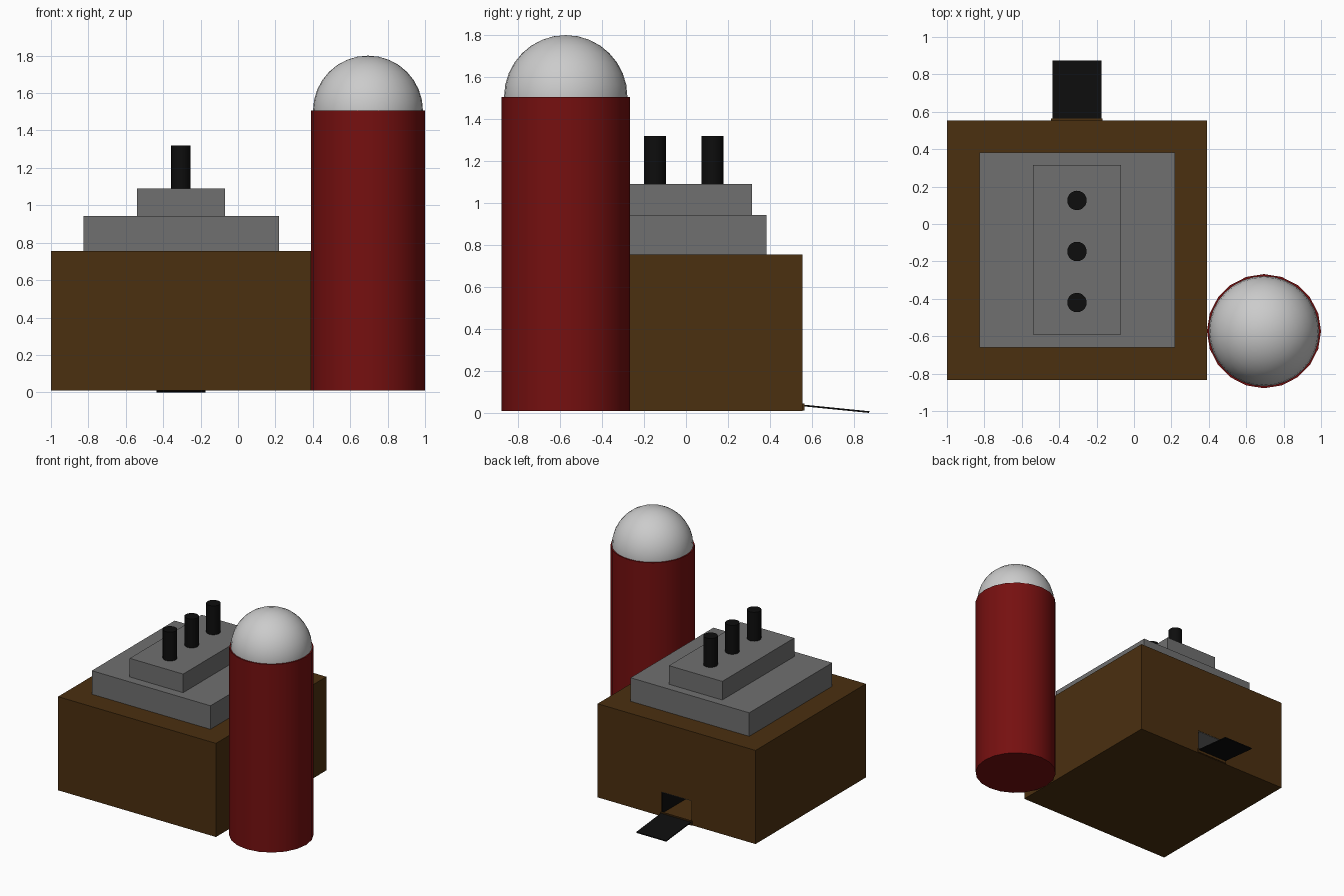
import bpy, math

if "Cube" in bpy.data.objects:
    bpy.data.objects.remove(bpy.data.objects["Cube"])


def material(name, rgb):
    m = bpy.data.materials.new(name)
    m.diffuse_color = (*rgb, 1)
    m.use_nodes = True
    m.node_tree.nodes["Principled BSDF"].inputs["Base Color"].default_value = m.diffuse_color
    return m


BROWN = material("brown", (0.07, 0.029, 0.005))
GREY = material("dark_grey", (0.16, 0.16, 0.16))
RED = material("red", (0.18, 0.005, 0.005))
BLACK = material("black", (0.004, 0.004, 0.004))


def finish(name, mat):
    ob = bpy.context.object
    ob.name = name
    if mat:
        ob.data.materials.append(mat)
    return ob


def box(name, x, y, z, mat=None):
    """Box from (min, max) ranges."""
    bpy.ops.mesh.primitive_cube_add(size=1, location=[sum(r) / 2 for r in (x, y, z)])
    ob = finish(name, mat)
    ob.scale = [r[1] - r[0] for r in (x, y, z)]
    bpy.ops.object.transform_apply(location=False, rotation=False, scale=True)
    return ob


def cylinder(name, x, y, z, radius, sides, mat):
    bpy.ops.mesh.primitive_cylinder_add(vertices=sides, radius=radius, depth=z[1] - z[0],
                                        location=(x, y, sum(z) / 2))
    ob = finish(name, mat)
    bpy.ops.object.shade_smooth_by_angle(angle=math.radians(35))
    return ob


# Stepped building
BACK = 0.554
body = box("main_building", (-1, 0.39), (-0.834, BACK), (0.01, 0.755), BROWN)
box("lower_roof_tier", (-0.825, 0.22), (-0.66, 0.383), (0.755, 0.942), GREY)
box("upper_roof_tier", (-0.54, -0.07), (-0.59, 0.315), (0.942, 1.09), GREY)

# Doorway recess cut in the back wall
X0, X1, TOP, DEEP = -0.437, -0.174, 0.205, 0.15
cutter = box("doorway_cutter", (X0, X1), (DEEP, 0.7), (0.035, TOP))
cutter.hide_render = True
cutter.hide_set(True)
cut = body.modifiers.new("doorway", "BOOLEAN")
cut.object = cutter
cut.operation = "DIFFERENCE"
cut.solver = "EXACT"

# Doorway lining
T = 0.004
for name, x in (("left_door_jamb", (X0, X0 + T)), ("right_door_jamb", (X1 - T, X1))):
    box(name, x, (DEEP, BACK - 0.002), (0.035, TOP), BLACK)
box("doorway_ceiling", (X0 + T, X1 - T), (DEEP, BACK - 0.002), (TOP - T, TOP), GREY)

# Sill and sloping ramp
box("door_sill", (X0 - 0.006, X1 + 0.006), (BACK - 0.004, BACK + 0.01), (0.012, 0.045), BROWN)
ramp = box("ramp", (X0, X1), (BACK - 0.003, 0.874), (0.016, 0.024), BLACK)
ramp.rotation_euler.x = -math.atan2(0.032, 0.32)

# Chimneys
for i, y in enumerate((-0.42, -0.147, 0.126)):
    cylinder(f"chimney_{i + 1}", -0.305, y, (1.09, 1.32), 0.052, 20, BLACK)

# Silo with dome
cylinder("silo", 0.695, -0.573, (0.01, 1.506), 0.305, 20, RED)
bpy.ops.mesh.primitive_uv_sphere_add(segments=32, ring_count=16, radius=0.294,
                                     location=(0.695, -0.573, 1.506))
finish("silo_dome", None)
bpy.ops.object.shade_smooth()
